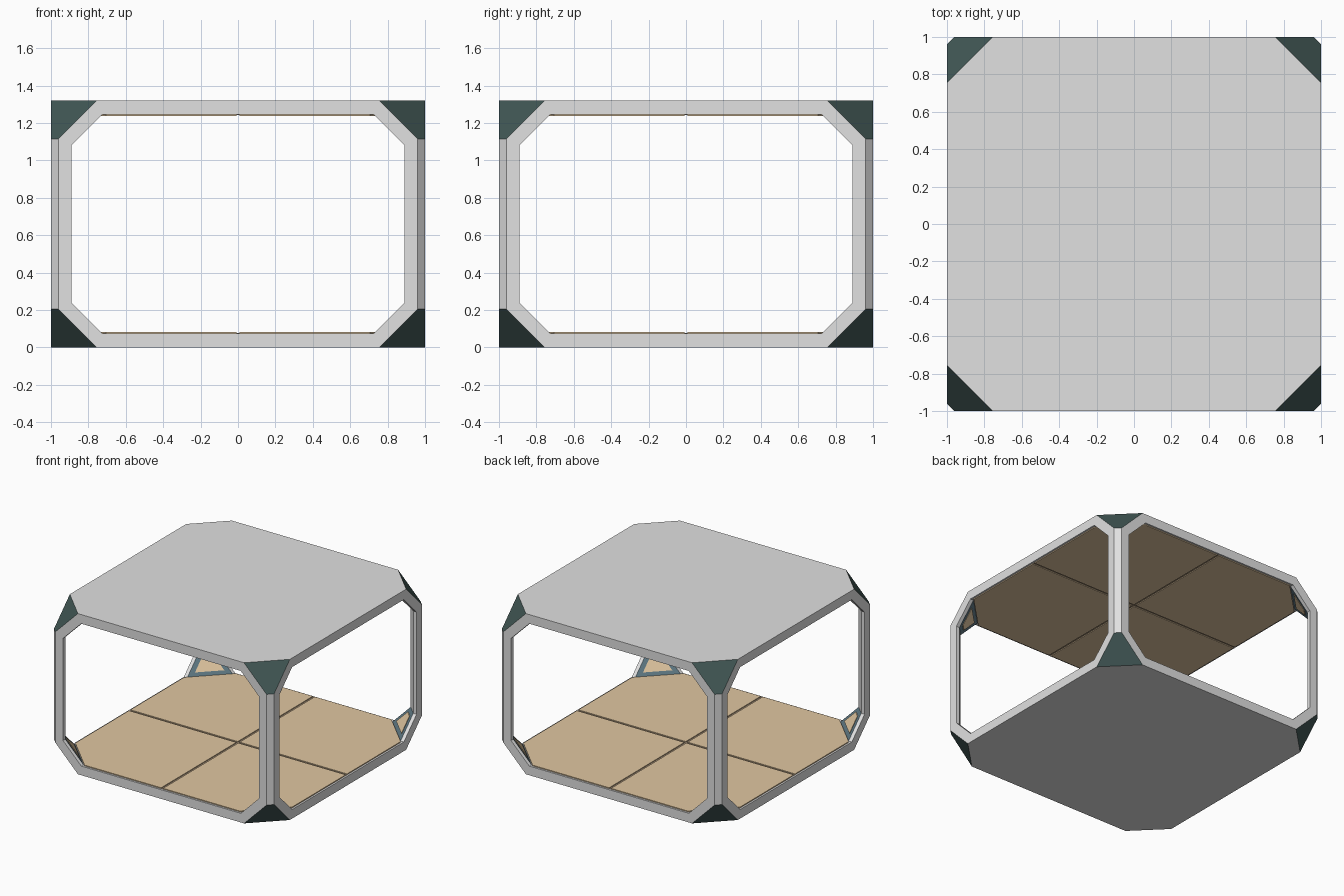
import bpy, bmesh
from mathutils import Vector

if "Cube" in bpy.data.objects:
    bpy.data.objects.remove(bpy.data.objects["Cube"])

H = 0.66            # half height; everything is symmetric about z = H
OUT, INN = 2.415, 2.28   # corner planes |x|+|y|+|z| (outer / inner)


def material(name, rgb):
    m = bpy.data.materials.new(name)
    m.diffuse_color = (*rgb, 1)
    m.use_nodes = True
    m.node_tree.nodes["Principled BSDF"].inputs["Base Color"].default_value = m.diffuse_color
    return m


GREY = material("light grey frame", (0.75, 0.75, 0.75))
TEAL = material("dark teal corner", (0.053, 0.095, 0.09))
BLUE = material("slate blue inner corner", (0.115, 0.19, 0.23))
TAN = material("tan panel", (0.75, 0.57, 0.355))
BROWN = material("brown seam", (0.35, 0.26, 0.17))


def convex(name, planes, mats, sign=(1, 1, 1), open_ends=False):
    """Convex solid from half spaces n.p <= d, mirrored by sign."""
    bm = bmesh.new()
    bmesh.ops.create_cube(bm, size=4)
    s = Vector(sign)
    for n, d in planes:
        n = Vector(n) * s
        bmesh.ops.bisect_plane(bm, geom=bm.verts[:] + bm.edges[:] + bm.faces[:], dist=1e-5,
                               plane_co=n * (d / n.length_squared), plane_no=n, clear_outer=True)
        rim = [e for e in bm.edges if e.is_boundary]
        if rim:
            bmesh.ops.holes_fill(bm, edges=rim, sides=0)
    bmesh.ops.remove_doubles(bm, verts=bm.verts[:], dist=1e-4)
    bmesh.ops.recalc_face_normals(bm, faces=bm.faces[:])
    # hidden joints between frame pieces
    if open_ends:
        bm.normal_update()
        bmesh.ops.delete(bm, geom=[f for f in bm.faces if abs(f.normal.z) > 0.99], context='FACES')
    # three-way diagonal faces: outer is teal, inner is blue
    if len(mats) == 3:
        for f in bm.faces:
            n = f.normal
            if min(abs(c) for c in n) > 0.4:
                f.material_index = 1 if n.dot(f.calc_center_median()) > 0 else 2
    bmesh.ops.translate(bm, verts=bm.verts[:], vec=(0, 0, H))
    me = bpy.data.meshes.new(name)
    bm.to_mesh(me)
    bm.free()
    for m in mats:
        me.materials.append(m)
    ob = bpy.data.objects.new(name, me)
    bpy.context.collection.objects.link(ob)
    return ob


X, Y, Z = (1, 0, 0), (0, 1, 0), (0, 0, 1)
NX, NY, NZ = (-1, 0, 0), (0, -1, 0), (0, 0, -1)
FRAME = [GREY, TEAL, BLUE]
QUADS = [(a, b) for a in (-1, 1) for b in (-1, 1)]

for sz, level, deck in ((1, "upper", "ceiling"), (-1, "lower", "floor")):
    # roof and floor slabs with cut corners
    convex(deck + "_slab",
           [(X, 1), (NX, 1), (Y, 1), (NY, 1), (Z, H), (NZ, -0.585)]
           + [((a, b, 1), OUT) for a, b in QUADS], FRAME, (1, 1, sz))
    for a, b in QUADS:
        sg = (a, b, sz)
        # corner gusset
        convex(level + "_corner",
               [(X, 1), (Y, 1), (Z, 0.585), (NZ, -0.42), ((1, 1, 0), 1.96), ((1, 1, 1), OUT),
                ((-1, 0, -1), -1.31), ((0, -1, -1), -1.31), ((-1, -1, -1), -INN)],
               FRAME, sg, True)
        # tan plate inside the gusset
        convex(level + "_corner_plate",
               [(X, 0.938), (Y, 0.938), (Z, 0.553), (NZ, -0.45),
                ((1, 1, 1), INN), ((-1, -1, -1), -INN + 0.008)], [TAN], sg)
        # floor or ceiling panel
        convex(deck + "_panel",
               [(NX, -0.009), (NY, -0.009), (X, 0.985), (Y, 0.985), ((1, 1, 0), 1.69),
                (Z, 0.585), (NZ, -0.577)], [TAN], sg)
    # seams between the panels
    for w, d in ((0.009, 0.985), (0.985, 0.009)):
        convex(deck + "_seam",
               [(X, w), (NX, w), (Y, d), (NY, d), (Z, 0.585), (NZ, -0.583)], [BROWN], (1, 1, sz))

# corner posts
for a, b in QUADS:
    convex("post",
           [(X, 1), (Y, 1), (NX, -0.89), (NY, -0.89), ((1, 1, 0), 1.96), ((-1, -1, 0), -1.86),
            (Z, 0.42), (NZ, 0.42)], [GREY], (a, b, 1), True)
